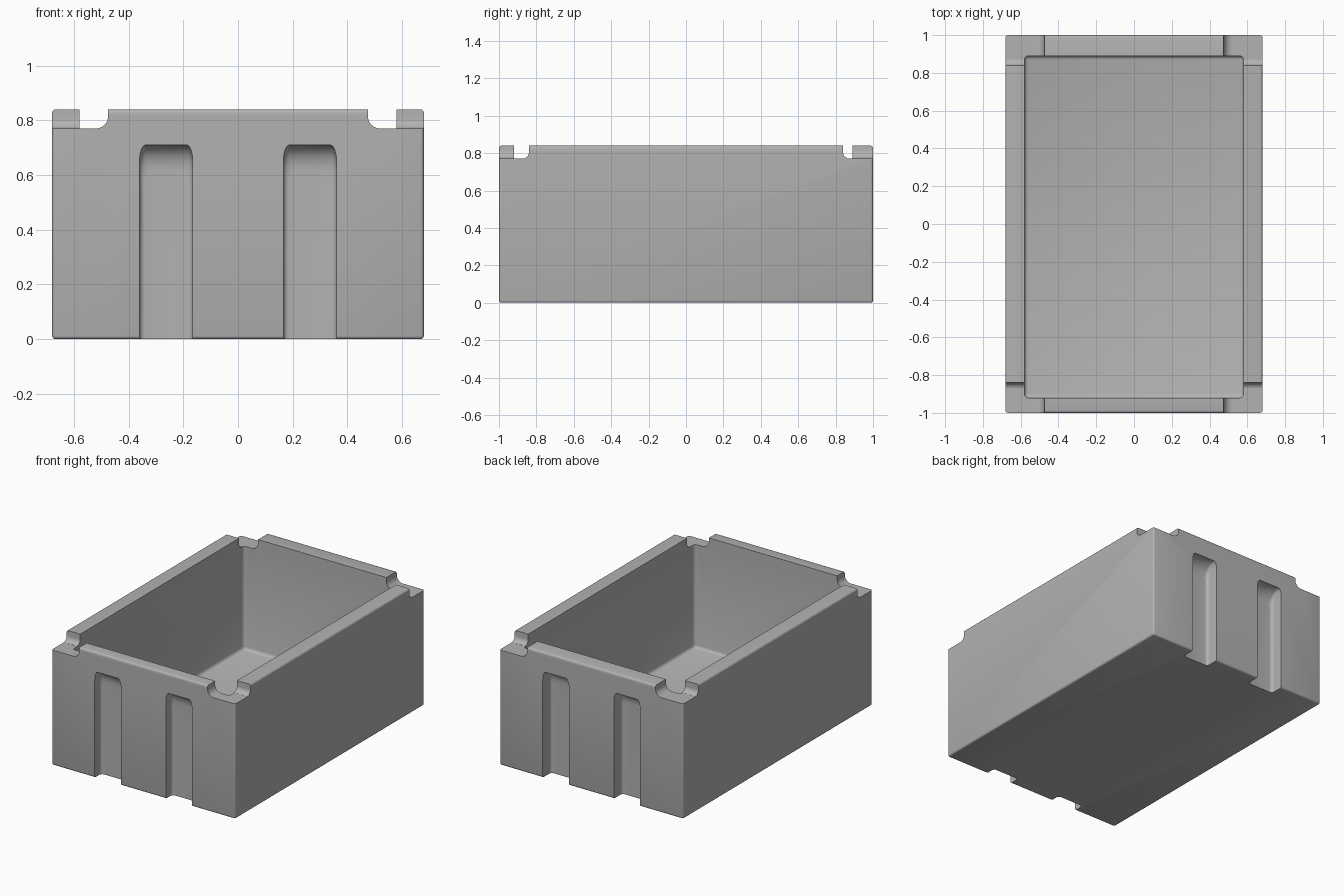
import bpy
import bmesh
import math

cube = bpy.data.objects.get("Cube")
if cube:
    bpy.data.objects.remove(cube, do_unlink=True)

HALF_W, HALF_L, HEIGHT = 0.68, 1.0, 0.84
NOTCH_Z = 0.77

grey = bpy.data.materials.new("plain_grey")
grey.use_nodes = True
grey.diffuse_color = (0.45, 0.45, 0.45, 1)
grey.node_tree.nodes["Principled BSDF"].inputs["Base Color"].default_value = (0.45, 0.45, 0.45, 1)


def to_object(name, bm):
    bmesh.ops.recalc_face_normals(bm, faces=bm.faces)
    mesh = bpy.data.meshes.new(name)
    bm.to_mesh(mesh)
    bm.free()
    mesh.materials.append(grey)
    obj = bpy.data.objects.new(name, mesh)
    bpy.context.collection.objects.link(obj)
    return obj


def rounded_box(name, low, high, radius):
    """Box between two corners with all edges rounded."""
    bm = bmesh.new()
    bmesh.ops.create_cube(bm, size=1)
    for v in bm.verts:
        v.co = [high[i] if v.co[i] > 0 else low[i] for i in range(3)]
    bmesh.ops.bevel(bm, geom=bm.edges[:], offset=radius, segments=3,
                    profile=0.5, affect='EDGES')
    return to_object(name, bm)


def loft(name, rings):
    """Closed solid through a list of equal-length rings."""
    bm = bmesh.new()
    loops = [[bm.verts.new(p) for p in ring] for ring in rings]
    for a, b in zip(loops, loops[1:]):
        for i in range(len(a)):
            j = (i + 1) % len(a)
            bm.faces.new((a[i], a[j], b[j], b[i]))
    bm.faces.new(loops[0])
    bm.faces.new(loops[-1])
    return to_object(name, bm)


def notch_profile(start, end, radius):
    """Notch section: upright wall, rounded foot, level floor."""
    pts = [(end, 1.0), (start, 1.0)]
    for i in range(9):
        a = math.radians(90 * i / 8)
        pts.append((start + radius * (1 - math.cos(a)),
                    NOTCH_Z + radius * (1 - math.sin(a))))
    return pts + [(end, NOTCH_Z)]


def slot_ring(cx, y, inset, drop):
    """Outline of an upright slot with softened upper corners."""
    half, top, rx, rz = 0.097 - inset, 0.71 - drop, 0.022, 0.06
    right = [(half, -0.05)]
    for i in range(7):
        a = math.radians(90 * i / 6)
        right.append((half - rx + rx * math.cos(a), top - rz + rz * math.sin(a)))
    left = [(-x, z) for x, z in reversed(right)]
    return [(cx + x, y, z) for x, z in right + left]


def slot_cutter(cx, side, depth):
    """Slot with a scooped top and filleted back corners."""
    fillet, scoop = 0.02, 0.09
    rings = [slot_ring(cx, side * (HALF_L + 0.05), 0, 0)]
    for i in range(13):
        a = math.radians(90 * i / 12)
        d = depth * math.sin(a)
        u = max(0, d - depth + fillet)
        inset = fillet - math.sqrt(max(0, fillet ** 2 - u ** 2))
        rings.append(slot_ring(cx, side * (HALF_L - d), inset,
                               scoop * (1 - math.cos(a))))
    return loft("slot_cutter", rings)


# Outer body and the hollow inside it
body = rounded_box("open_box", (-HALF_W, -HALF_L, 0), (HALF_W, HALF_L, HEIGHT), 0.012)
cutters = [rounded_box("cavity_cutter", (-0.58, -0.92, 0.08), (0.58, 0.89, 1.1), 0.02)]

# Lowered corners: one notch in the end wall and one in the side wall
end_section = notch_profile(0.475, 0.75, 0.045)
side_section = notch_profile(0.84, 1.06, 0.035)
for sx in (-1, 1):
    for sy in (-1, 1):
        cutters.append(loft("end_notch_cutter", [
            [(sx * x, sy * y, z) for x, z in end_section] for y in (0.87, 1.08)]))
        cutters.append(loft("side_notch_cutter", [
            [(sx * x, sy * y, z) for y, z in side_section] for x in (0.55, 0.77)]))

# Upright slots in both end walls
for cx in (-0.263, 0.263):
    cutters.append(slot_cutter(cx, -1, 0.07))
    cutters.append(slot_cutter(cx, 1, 0.09))

# Cut everything out of the body
bpy.ops.object.select_all(action='DESELECT')
body.select_set(True)
bpy.context.view_layer.objects.active = body
for cutter in cutters:
    cutter.hide_render = True
    mod = body.modifiers.new("cut", 'BOOLEAN')
    mod.operation = 'DIFFERENCE'
    mod.solver = 'EXACT'
    mod.object = cutter
    bpy.ops.object.modifier_apply(modifier=mod.name)
    bpy.data.objects.remove(cutter, do_unlink=True)

bpy.ops.object.shade_smooth_by_angle(angle=math.radians(35))
